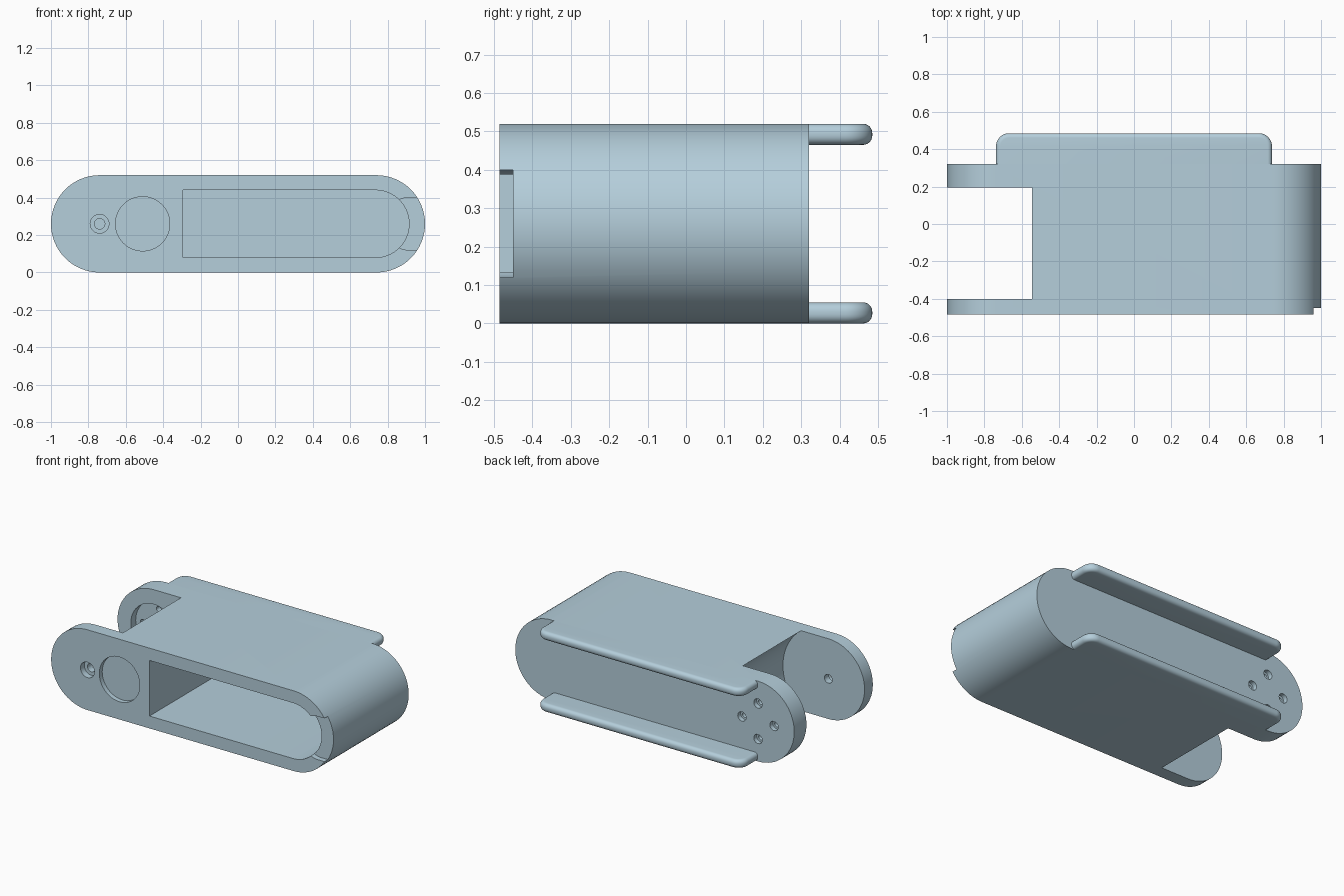
import bpy, bmesh
from math import cos, sin, pi
from mathutils import Vector

cube = bpy.data.objects.get("Cube")
if cube:
    bpy.data.objects.remove(cube, do_unlink=True)

COLOUR = (0.46, 0.62, 0.71, 1)
mat = bpy.data.materials.new("pale blue grey")
mat.use_nodes = True
mat.diffuse_color = COLOUR
mat.node_tree.nodes["Principled BSDF"].inputs["Base Color"].default_value = COLOUR

RADIUS = 0.26           # half height of the body
PIVOT = -0.74           # axis of the hinge end
FRONT, BACK = -0.485, 0.32
LUG_FRONT, LUG_BACK = -0.4, 0.195


def arc(cx, cy, r, start, end, steps=32):
    return [(cx + r * cos(start + (end - start) * i / steps),
             cy + r * sin(start + (end - start) * i / steps)) for i in range(steps + 1)]


def circle(cx, cz, r, steps=48):
    return arc(cx, cz, r, 0, 2 * pi, steps)[:-1]


def extrude(points, axis, low, high):
    """Prism of a 2D outline along the y or z axis, as a bmesh."""
    bm = bmesh.new()
    place = (lambda p: (p[0], low, p[1])) if axis == "y" else (lambda p: (p[0], p[1], low))
    face = bm.faces.new([bm.verts.new(place(p)) for p in points])
    move = Vector((0, high - low, 0)) if axis == "y" else Vector((0, 0, high - low))
    new = bmesh.ops.extrude_face_region(bm, geom=[face])["geom"]
    bmesh.ops.translate(bm, vec=move, verts=[g for g in new if isinstance(g, bmesh.types.BMVert)])
    bmesh.ops.recalc_face_normals(bm, faces=bm.faces)
    return bm


def make_object(name, bm):
    mesh = bpy.data.meshes.new(name)
    bm.to_mesh(mesh)
    bm.free()
    mesh.materials.append(mat)
    obj = bpy.data.objects.new(name, mesh)
    bpy.context.collection.objects.link(obj)
    return obj


def activate(obj):
    bpy.ops.object.select_all(action="DESELECT")
    obj.select_set(True)
    bpy.context.view_layer.objects.active = obj


def cut(target, points, low, high):
    cutter = make_object("cutter", extrude(points, "y", low, high))
    cutter.hide_render = True
    mod = target.modifiers.new("cut", "BOOLEAN")
    mod.operation, mod.solver, mod.object = "DIFFERENCE", "EXACT", cutter
    activate(target)
    bpy.ops.object.modifier_apply(modifier=mod.name)
    bpy.data.objects.remove(cutter, do_unlink=True)


# Body: long bar with round ends
outline = arc(-PIVOT, RADIUS, RADIUS, -pi / 2, pi / 2) + arc(PIVOT, RADIUS, RADIUS, pi / 2, 3 * pi / 2)
body = make_object("body", extrude(outline, "y", FRONT, BACK))

# Hinge gap with a concave inner wall
cut(body, circle(PIVOT, RADIUS, 0.325, 96), LUG_FRONT, LUG_BACK)

# Deep front pocket, square at one end and round at the other
pocket = [(-0.295, 0.44), (-0.295, 0.08)] + arc(0.735, RADIUS, 0.18, -pi / 2, pi / 2)
cut(body, pocket, FRONT - 0.1, LUG_BACK)

# Shallow finger notch through the round end
notch = [(1.1, 0.12), (1.1, 0.4)] + arc(0.91, 0.3, 0.1, pi / 2, pi, 12) + arc(0.91, 0.22, 0.1, pi, 3 * pi / 2, 12)
cut(body, notch, FRONT - 0.1, FRONT + 0.035)

# Shallow round recess and pivot hole in the front
cut(body, circle(-0.51, RADIUS, 0.145), FRONT - 0.1, FRONT + 0.03)
cut(body, circle(PIVOT, RADIUS, 0.05), FRONT - 0.1, FRONT + 0.04)
cut(body, circle(PIVOT, RADIUS, 0.028), FRONT - 0.1, LUG_FRONT + 0.1)

# Rear lug: inner disc recess and four counterbored screw holes
cut(body, circle(PIVOT, RADIUS, 0.165), LUG_BACK - 0.1, LUG_BACK + 0.05)
for k in range(4):
    x = PIVOT + 0.115 * cos(k * pi / 2)
    z = RADIUS + 0.115 * sin(k * pi / 2)
    cut(body, circle(x, z, 0.03, 24), BACK - 0.03, BACK + 0.1)
    cut(body, circle(x, z, 0.017, 24), LUG_BACK, BACK + 0.1)

parts = [body]

# Rounded rails along the back, top and bottom
HALF, TIP, CORNER = 0.738, 0.485, 0.07
rail_outline = ([(-HALF, BACK), (HALF, BACK)]
                + arc(HALF - CORNER, TIP - CORNER, CORNER, 0, pi / 2, 12)
                + arc(CORNER - HALF, TIP - CORNER, CORNER, pi / 2, pi, 12))
for name, low in (("lower_rail", 0), ("upper_rail", 2 * RADIUS - 0.055)):
    bm = extrude(rail_outline, "z", low, low + 0.055)
    rim = [e for e in bm.edges
           if abs(e.verts[0].co.z - e.verts[1].co.z) < 1e-5
           and max(v.co.y for v in e.verts) > BACK + 1e-4]
    bmesh.ops.bevel(bm, geom=rim, offset=0.024, segments=6, profile=0.5, affect="EDGES")
    parts.append(make_object(name, bm))

for part in parts:
    activate(part)
    bpy.ops.object.shade_smooth_by_angle(angle=pi / 6)
